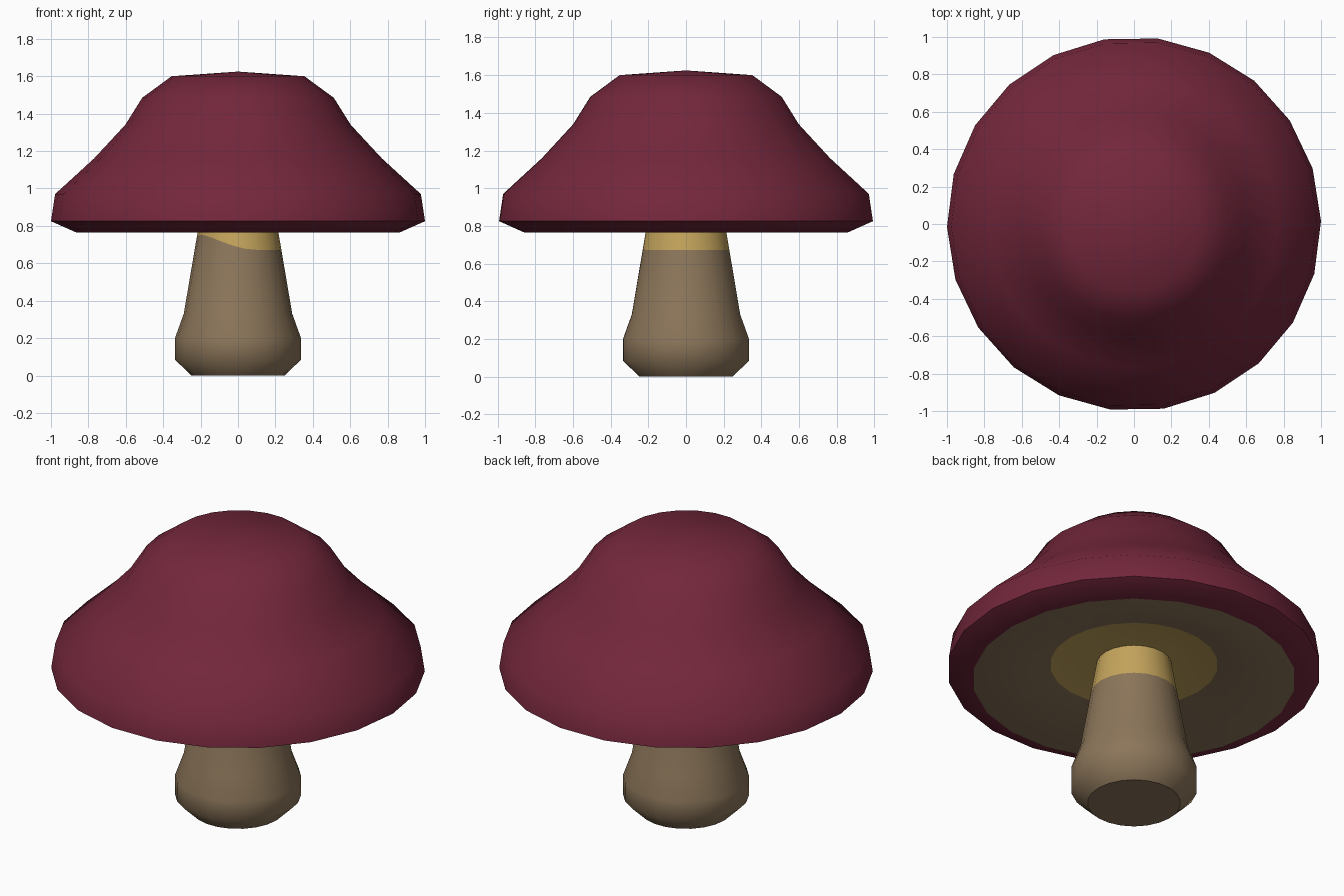
import bpy, bmesh, math

if "Cube" in bpy.data.objects:
    bpy.data.objects.remove(bpy.data.objects["Cube"])

SIDES = 22
TWIST = math.radians(0.9)


def material(name, rgb):
    m = bpy.data.materials.new(name)
    m.diffuse_color = (*rgb, 1)
    m.use_nodes = True
    m.node_tree.nodes["Principled BSDF"].inputs["Base Color"].default_value = m.diffuse_color
    return m


RED = material("cap_red", (0.174, 0.0203, 0.0452))
BROWN = material("stem_brown", (0.262, 0.181, 0.102))
YELLOW = material("collar_yellow", (0.552, 0.371, 0.107))


def lathe(name, profile, mats, sharp_angle):
    """Spin (radius, z, material of band above) rings; z may be a function of angle."""
    bm = bmesh.new()
    rings = []
    for r, z, _ in profile:
        if r == 0:
            rings.append([bm.verts.new((0, 0, z))] * SIDES)
            continue
        ring = []
        for i in range(SIDES):
            a = TWIST + math.tau * i / SIDES
            h = z(a) if callable(z) else z
            rad = r(h) if callable(r) else r
            ring.append(bm.verts.new((rad * math.cos(a), rad * math.sin(a), h)))
        rings.append(ring)
    for k in range(len(rings) - 1):
        for i in range(SIDES):
            j = (i + 1) % SIDES
            quad = [rings[k][i], rings[k][j], rings[k + 1][j], rings[k + 1][i]]
            f = bm.faces.new(list(dict.fromkeys(quad)))
            f.material_index = profile[k][2]
            f.smooth = True
    bm.normal_update()
    for e in bm.edges:
        on_floor = all(v.co.z < 0.001 for v in e.verts)
        e.smooth = not on_floor and e.calc_face_angle(0) < sharp_angle
    me = bpy.data.meshes.new(name)
    bm.to_mesh(me)
    bm.free()
    for m in mats:
        me.materials.append(m)
    ob = bpy.data.objects.new(name, me)
    bpy.context.collection.objects.link(ob)
    return ob


# Stem: bulbous foot, tapering up to a yellow collar with an uneven lower edge
def collar_z(a):
    return 0.672 + 0.08 * max(0, math.cos(a - math.radians(205))) ** 2


def taper(z):
    return 0.29 - 0.09 * (z - 0.33) / 0.53


lathe("stem", [
    (0, 0, 0), (0.25, 0, 0), (0.337, 0.085, 0), (0.337, 0.2, 0),
    (0.29, 0.33, 0), (taper, collar_z, 1), (0.2, 0.86, 1),
], [BROWN, YELLOW], math.radians(60))

# Cap: yellow ring and brown gills underneath, red bell on top
lathe("cap", [
    (0, 0.86, 2), (0.2, 0.86, 2), (0.45, 0.855, 1), (0.865, 0.765, 0),
    (1.0, 0.825, 0), (0.978, 0.97, 0), (0.77, 1.16, 0), (0.603, 1.34, 0),
    (0.512, 1.485, 0), (0.355, 1.6, 0), (0, 1.625, 0),
], [RED, BROWN, YELLOW], math.radians(60))
